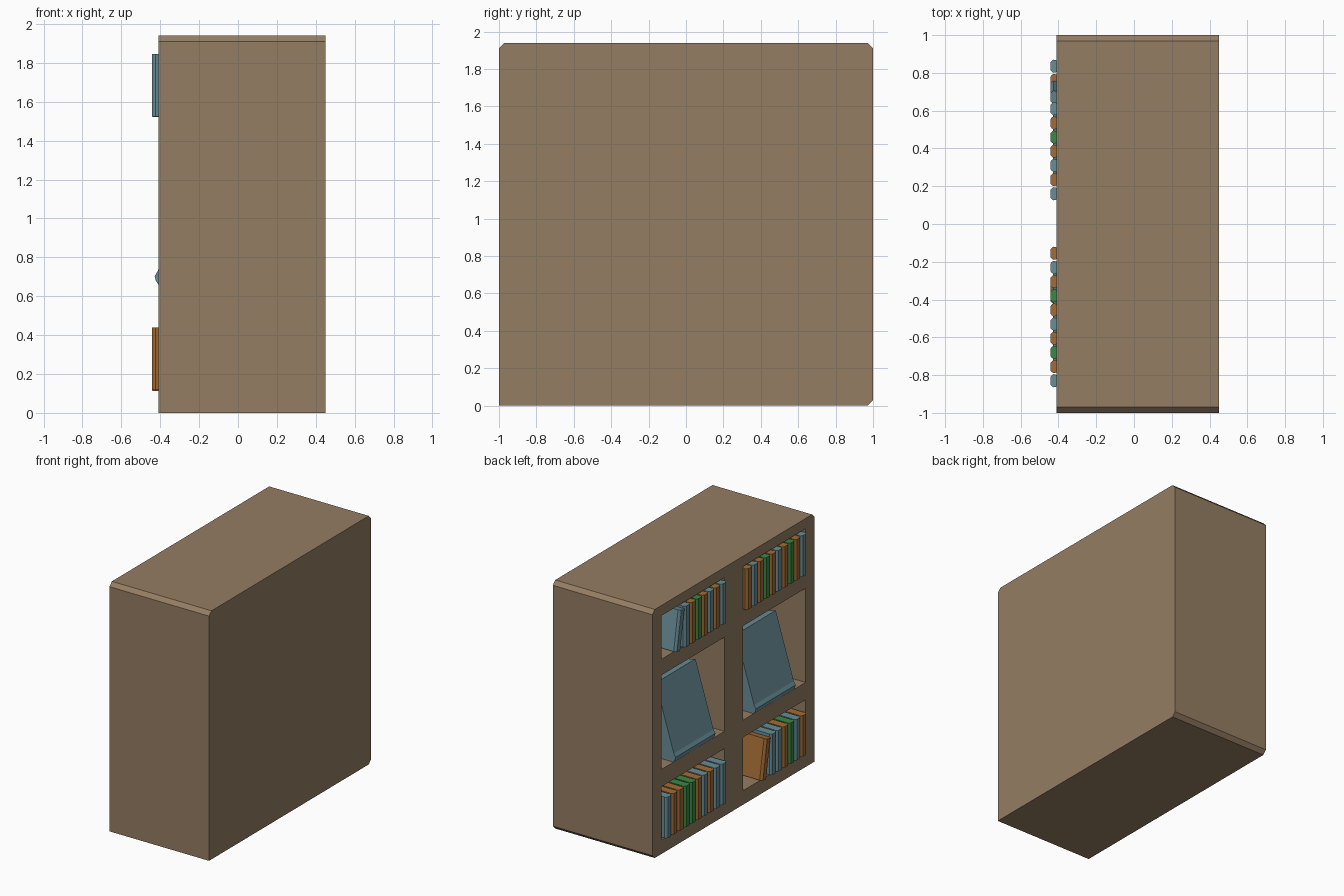
import bpy, bmesh, math
from mathutils import Matrix, Vector

if "Cube" in bpy.data.objects:
    bpy.data.objects.remove(bpy.data.objects["Cube"])


def material(name, rgb):
    m = bpy.data.materials.new(name)
    m.diffuse_color = (*rgb, 1)
    m.use_nodes = True
    m.node_tree.nodes["Principled BSDF"].inputs["Base Color"].default_value = m.diffuse_color
    return m


WOOD = material("wood", (0.30, 0.205, 0.125))
COLORS = {
    "b": material("blue_cover", (0.14, 0.27, 0.31)),
    "o": material("orange_cover", (0.36, 0.15, 0.035)),
    "g": material("green_cover", (0.045, 0.25, 0.06)),
}
FRONT, BACK, CAVITY = -0.41, 0.45, -0.08


def prism(name, profile, sweep, mat, matrix=Matrix()):
    """Extrude a closed 3D profile along a vector."""
    bm = bmesh.new()
    face = bm.faces.new([bm.verts.new(p) for p in profile])
    ext = bmesh.ops.extrude_face_region(bm, geom=[face], use_keep_orig=True)
    moved = [v for v in ext["geom"] if isinstance(v, bmesh.types.BMVert)]
    bmesh.ops.translate(bm, vec=Vector(sweep), verts=moved)
    bmesh.ops.recalc_face_normals(bm, faces=bm.faces)
    mesh = bpy.data.meshes.new(name)
    bm.to_mesh(mesh)
    bm.free()
    obj = bpy.data.objects.new(name, mesh)
    obj.matrix_world = matrix
    if mat:
        mesh.materials.append(mat)
    bpy.context.collection.objects.link(obj)
    return obj


def book(name, width, depth, height, mat, matrix):
    """Book standing up, rounded spine facing -x, origin at spine bottom."""
    w = width / 2
    half = [(0, 0.55 * w), (0.25 * w, 0.85 * w), (0.5 * w, w), (0.9 * w, 0.9 * w), (depth, 0.9 * w)]
    profile = half + [(x, -y) for x, y in reversed(half)]
    return prism(name, [(x, y, 0) for x, y in profile], (0, 0, height), mat, matrix)


# Cabinet block with bevelled long edges
body = prism("bookcase", [(FRONT, y, z) for y, z in
             [(-1, 0), (0.97, 0), (1, 0.03), (1, 1.91), (0.97, 1.94), (-0.97, 1.94), (-1, 1.91)]],
             (BACK - FRONT, 0, 0), WOOD)

# Six shelf openings
for side, (y0, y1) in (("left", (0.11, 0.89)), ("right", (-0.89, -0.12))):
    for row, (z0, z1) in (("bottom", (0.11, 0.525)), ("middle", (0.66, 1.395)), ("top", (1.52, 1.86))):
        cutter = prism(f"cutter_{side}_{row}",
                       [(FRONT - 0.1, y0, z0), (FRONT - 0.1, y1, z0), (FRONT - 0.1, y1, z1), (FRONT - 0.1, y0, z1)],
                       (CAVITY - FRONT + 0.1, 0, 0), None)
        cutter.hide_render = True
        cutter.hide_set(True)
        cutter.display_type = "WIRE"
        mod = body.modifiers.new(f"opening_{side}_{row}", "BOOLEAN")
        mod.object = cutter
        mod.operation = "DIFFERENCE"
        mod.solver = "EXACT"

# Rows of upright books
rows = [
    ("top_left", 0.16, 0.075, 1.525, "bobogob"),
    ("top_right", -0.155, -0.075, 1.525, "obogobogob"),
    ("bottom_left", 0.16, 0.075, 0.12, "bboboggoob"),
    ("bottom_right", -0.83, 0.075, 0.12, "obgobb"),
]
for label, start, step, z, colors in rows:
    for i, c in enumerate(colors):
        book(f"book_{label}_{i + 1}", 0.07, 0.28, 0.32, COLORS[c],
             Matrix.Translation((-0.443, start + i * step, z)))

# Last book of two rows leans on its neighbour
for label, y, z, c in (("top_left", 0.725, 1.527, "b"), ("bottom_right", -0.335, 0.118, "o")):
    book(f"leaning_book_{label}", 0.07, 0.28, 0.31, COLORS[c],
         Matrix.Translation((-0.443, y, z)) @ Matrix.Rotation(math.radians(10), 4, "X"))

# Large books resting on their spines, covers leaning back
for label, y in (("left", 0.495), ("right", -0.495)):
    lean = Matrix.Rotation(math.radians(17), 4, "Y")
    # Turn spine down: book depth runs up, book height runs along y
    upright = Matrix(((0, 1, 0, 0), (0, 0, 1, 0), (1, 0, 0, 0), (0, 0, 0, 1)))
    book(f"display_book_{label}", 0.15, 0.6, 0.49, COLORS["b"],
         Matrix.Translation((-0.368, y - 0.245, 0.645)) @ lean @ upright)
